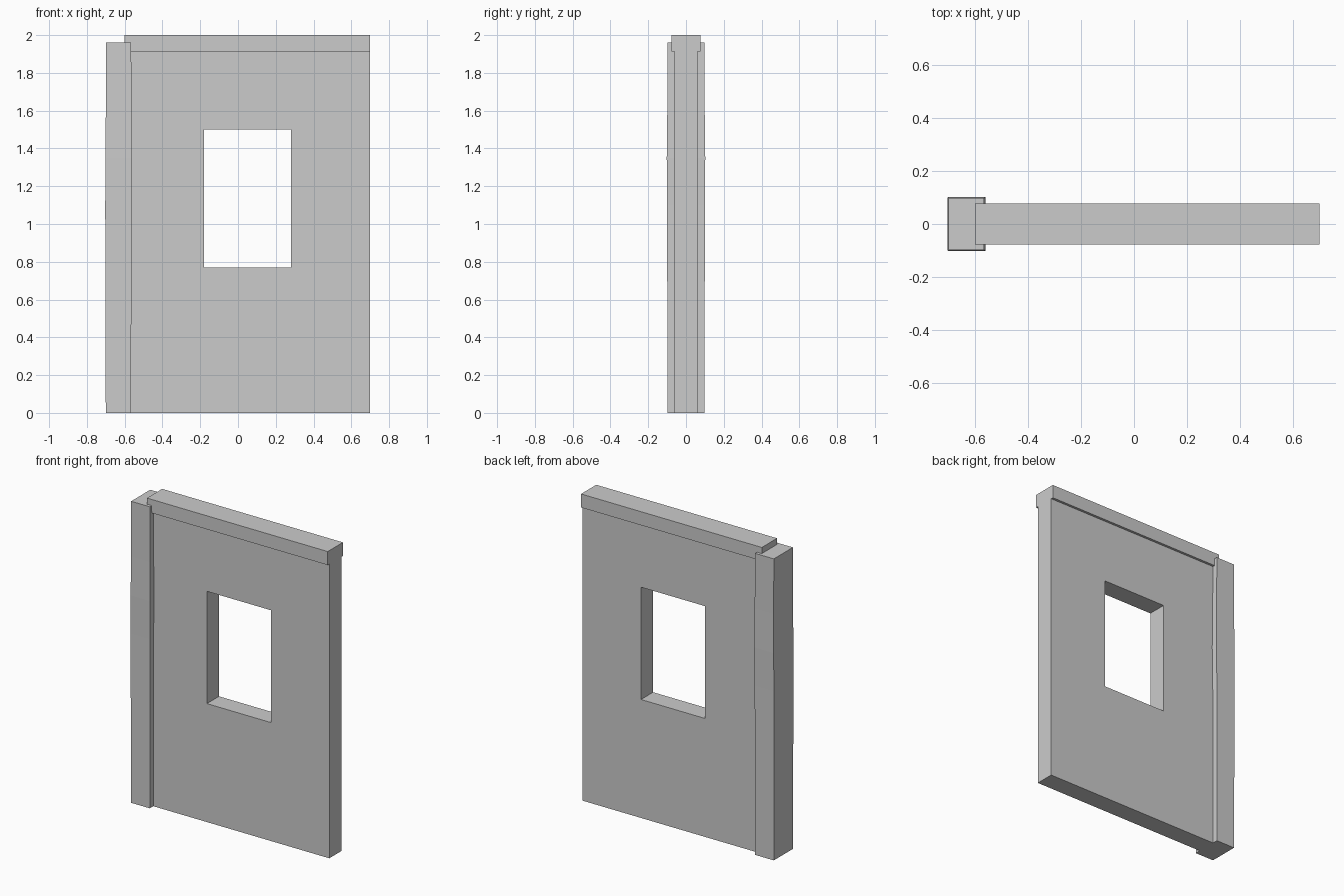
import bpy
import bmesh

cube = bpy.data.objects.get("Cube")
if cube:
    bpy.data.objects.remove(cube, do_unlink=True)

GREY = (0.6, 0.6, 0.6, 1)
plaster = bpy.data.materials.new("plain grey")
plaster.use_nodes = True
plaster.diffuse_color = GREY
plaster.node_tree.nodes["Principled BSDF"].inputs["Base Color"].default_value = GREY


def finish(name, bm):
    bmesh.ops.recalc_face_normals(bm, faces=bm.faces[:])
    mesh = bpy.data.meshes.new(name)
    bm.to_mesh(mesh)
    bm.free()
    mesh.materials.append(plaster)
    obj = bpy.data.objects.new(name, mesh)
    bpy.context.collection.objects.link(obj)
    return obj


def rectangle(bm, x0, x1, z0, z1, y):
    return [bm.verts.new((x, y, z)) for x, z in ((x0, z0), (x1, z0), (x1, z1), (x0, z1))]


def loft(name, rings):
    """Box-like solid through stacked sections of (z, x0, x1, half depth)."""
    bm = bmesh.new()
    loops = [[bm.verts.new(p) for p in ((x0, -d, z), (x1, -d, z), (x1, d, z), (x0, d, z))]
             for z, x0, x1, d in rings]
    for low, high in zip(loops, loops[1:]):
        for i in range(4):
            j = (i + 1) % 4
            bm.faces.new((low[i], low[j], high[j], high[i]))
    bm.faces.new(loops[0])
    bm.faces.new(loops[-1])
    return finish(name, bm)


# Wall panel: a rectangular frame around the window opening, given thickness
bm = bmesh.new()
half = 0.062
outer = rectangle(bm, -0.60, 0.70, 0, 1.95, -half)
inner = rectangle(bm, -0.18, 0.28, 0.77, 1.50, -half)
for i in range(4):
    j = (i + 1) % 4
    bm.faces.new((outer[i], outer[j], inner[j], inner[i]))
solid = bmesh.ops.extrude_face_region(bm, geom=bm.faces[:])
moved = [v for v in solid["geom"] if isinstance(v, bmesh.types.BMVert)]
bmesh.ops.translate(bm, verts=moved, vec=(0, 2 * half, 0))
finish("wall_panel", bm)

# Beam capping the wall
loft("top_beam", [(1.912, -0.60, 0.70, 0.078), (2.0, -0.60, 0.70, 0.078)])

# Corner post, very slightly swollen at mid height
loft("corner_post", [
    (0, -0.70, -0.566, 0.098),
    (1.1, -0.703, -0.564, 0.100),
    (1.35, -0.701, -0.560, 0.102),
    (1.6, -0.70, -0.563, 0.099),
    (1.96, -0.70, -0.566, 0.098),
])
